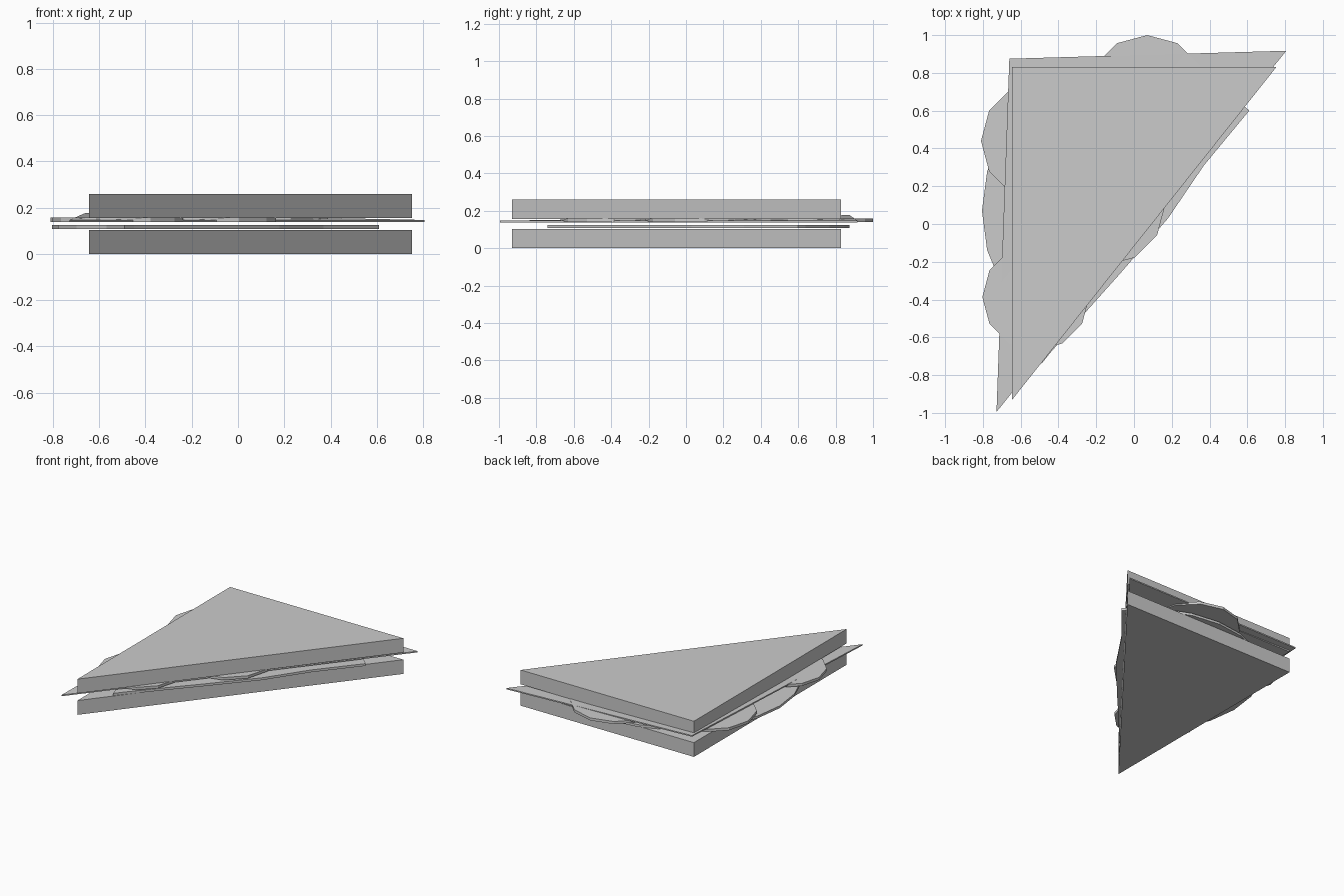
import bpy, bmesh
from math import cos, sin, radians

if "Cube" in bpy.data.objects:
    bpy.data.objects.remove(bpy.data.objects["Cube"])


def slab(name, points, low, high):
    """Extruded outline; low / high are one height or one per corner."""
    n = len(points)
    lows = low if isinstance(low, list) else [low] * n
    highs = high if isinstance(high, list) else [high] * n
    bm = bmesh.new()
    b = [bm.verts.new((x, y, z)) for (x, y), z in zip(points, lows)]
    t = [bm.verts.new((x, y, z)) for (x, y), z in zip(points, highs)]
    bm.faces.new(b)
    bm.faces.new(t)
    for i in range(n):
        j = (i + 1) % n
        bm.faces.new((b[i], b[j], t[j], t[i]))
    bmesh.ops.recalc_face_normals(bm, faces=bm.faces)
    mesh = bpy.data.meshes.new(name)
    bm.to_mesh(mesh)
    bm.free()
    obj = bpy.data.objects.new(name, mesh)
    bpy.context.collection.objects.link(obj)
    return obj


def arc(cx, cy, r, start, end, step):
    return [(cx + r * cos(radians(a)), cy + r * sin(radians(a)))
            for a in range(start, end, step)]


# Two triangular bread slices
bread = [(-0.645, -0.93), (0.753, 0.83), (-0.645, 0.83)]
slab("bread_bottom", bread, 0, 0.104)
slab("bread_top", bread, 0.156, 0.26)

# Large round ham slice, trimmed along the diagonal
ham = arc(0, 0.07, 0.805, 45, 226, 15)
ham += [(-0.49, -0.74), (-0.45, -0.69), (-0.25, -0.46), (-0.08, -0.27),
        (0.18, 0.03), (0.37, 0.31), (0.61, 0.60)]
slab("ham_slice", ham, 0.108, 0.125)

# Twelve-sided tomato slices
for i, (x, y, r) in enumerate([(0.07, 0.68, 0.32), (-0.49, 0.44, 0.32),
                               (-0.155, 0.10, 0.32), (-0.52, -0.387, 0.283)]):
    slab(f"tomato_slice_{i + 1}", arc(x, y, r, 0, 360, 30), 0.139, 0.158)

# Thin cheese triangle, lifted at its square corner
slab("cheese_slice", [(-0.728, -0.995), (0.806, 0.917), (-0.66, 0.875)],
     [0.138, 0.138, 0.168], [0.147, 0.147, 0.177])
